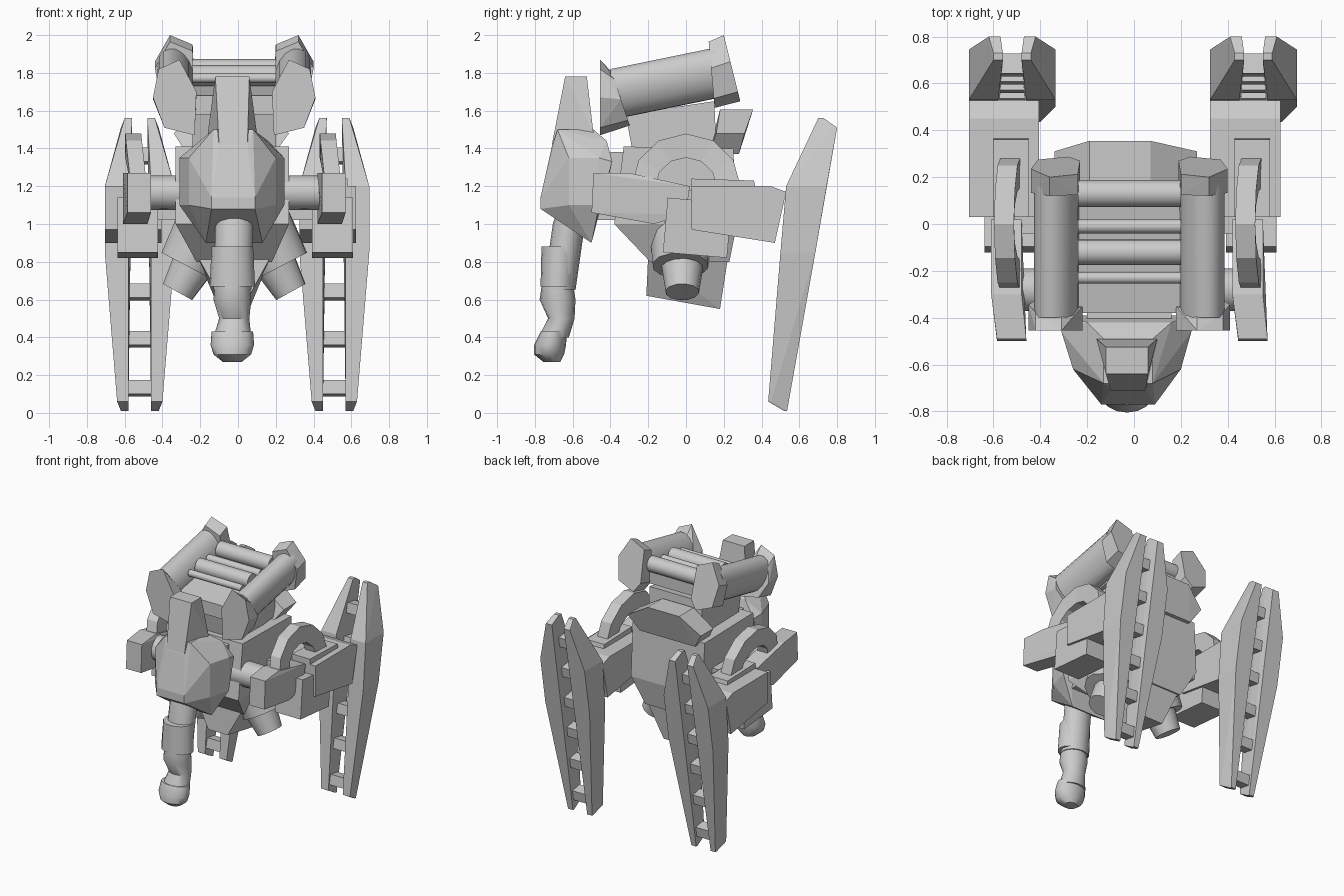
import bpy, bmesh, math
from math import sin, cos, pi
from mathutils import Vector, Euler

if "Cube" in bpy.data.objects:
    bpy.data.objects.remove(bpy.data.objects["Cube"])

grey = bpy.data.materials.new("plain_grey")
grey.use_nodes = True
grey.diffuse_color = (0.6, 0.6, 0.6, 1)
grey.node_tree.nodes["Principled BSDF"].inputs["Base Color"].default_value = (0.6, 0.6, 0.6, 1)

MID = -0.02  # mirror plane of the body


def finish(bm, name, smooth=False):
    bmesh.ops.recalc_face_normals(bm, faces=bm.faces)
    mesh = bpy.data.meshes.new(name)
    bm.to_mesh(mesh)
    bm.free()
    mesh.materials.append(grey)
    ob = bpy.data.objects.new(name, mesh)
    bpy.context.collection.objects.link(ob)
    if smooth:
        bpy.ops.object.select_all(action='DESELECT')
        ob.select_set(True)
        bpy.context.view_layer.objects.active = ob
        bpy.ops.object.shade_smooth_by_angle(angle=math.radians(40))


def hull(name, points):
    """Convex faceted solid around a few corner points."""
    bm = bmesh.new()
    bmesh.ops.convex_hull(bm, input=[bm.verts.new(p) for p in points])
    loose = [v for v in bm.verts if not v.link_faces]
    bmesh.ops.delete(bm, geom=loose, context='VERTS')
    bmesh.ops.dissolve_limit(bm, angle_limit=0.03, verts=bm.verts, edges=bm.edges)
    finish(bm, name)


def slab(name, x0, x1, profile):
    """Side profile of (y, z) points given thickness in x."""
    hull(name, [(x, y, z) for x in (x0, x1) for y, z in profile])


def box(name, centre, size, tilt=0):
    m = Euler((math.radians(tilt), 0, 0)).to_matrix()
    hull(name, [Vector(centre) + m @ Vector((a * size[0], b * size[1], c * size[2])) / 2
                for a in (-1, 1) for b in (-1, 1) for c in (-1, 1)])


def loft(name, rings, n=16, phase=0.0, smooth=True):
    """Skin over rings given as (centre, u axis, v axis)."""
    bm = bmesh.new()
    loops = []
    for c, u, v in rings:
        loops.append([bm.verts.new(Vector(c) + Vector(u) * cos(phase + 2 * pi * i / n)
                                   + Vector(v) * sin(phase + 2 * pi * i / n)) for i in range(n)])
    for a, b in zip(loops, loops[1:]):
        for i in range(n):
            j = (i + 1) % n
            bm.faces.new((a[i], a[j], b[j], b[i]))
    bm.faces.new(loops[0])
    bm.faces.new(loops[-1])
    finish(bm, name, smooth)


def rod(name, a, b, ra, rb, n=16):
    d = (Vector(b) - Vector(a)).normalized()
    u = d.orthogonal().normalized()
    v = d.cross(u)
    loft(name, [(a, u * ra, v * ra), (b, u * rb, v * rb)], n)


# Body with a separate tapered underside
hull("body", [(x, y, z) for x in (-0.33, 0.27) for y, z in
              ((-0.33, 1.41), (0.25, 1.4), (-0.38, 1.0), (0.27, 1.0))]
     + [(x, y, 0.8) for x in (-0.22, 0.18) for y in (-0.19, 0.23)])
hull("underside", [(x, y, 0.84) for x in (-0.22, 0.18) for y in (-0.2, 0.225)]
     + [(x, y, z) for x in (-0.1, 0.06) for y, z in ((-0.21, 0.62), (0.18, 0.55))])
hull("rear_hump", [(x, y, 1.37) for x in (-0.27, 0.19) for y in (0.12, 0.28)]
     + [(x, y, 1.48) for x in (-0.34, 0.27) for y in (0.16, 0.31)]
     + [(x, y, 1.605) for x in (-0.19, 0.07) for y in (0.18, 0.355)])

# Faceted head with a broad face, and its tall crest
hull("head", [(x, -0.77, z) for x in (-0.14, 0.09) for z in (1.08, 1.14)]
     + [(x, -0.71, 1.41) for x in (-0.1, 0.05)]
     + [(x, -0.62, z) for x in (-0.26, 0.2) for z in (1.1, 1.35)]
     + [(x, -0.46, z) for x in (-0.31, 0.245) for z in (1.1, 1.35)]
     + [(x, -0.39, 1.33) for x in (-0.29, 0.24)]
     + [(x, -0.42, 1.44) for x in (-0.2, 0.16)]
     + [(x, -0.5, 0.9) for x in (-0.17, 0.13)]
     + [(x, y, 1.5) for x in (-0.13, 0.08) for y in (-0.68, -0.49)])
hull("head_crest", [(x, y, 1.78) for x in (-0.12, 0.06) for y in (-0.64, -0.525)]
     + [(x, -0.49, 1.48) for x in (-0.16, 0.1)]
     + [(x, -0.71, 1.42) for x in (-0.1, 0.05)])
box("neck", (MID, -0.38, 1.2), (0.36, 0.24, 0.36))


# Jointed trunk: each section is (x, y, z, half width, half depth)
def trunk(name, sections):
    loft(name, [((x, y, z), (rx, 0, 0), (0, ry, 0)) for x, y, z, rx, ry in sections])


trunk("trunk_upper", [(-0.02, -0.58, 1.15, 0.1, 0.08), (-0.02, -0.62, 1.0, 0.1, 0.085),
                      (-0.03, -0.67, 0.65, 0.1, 0.085)])
trunk("trunk_collar", [(-0.03, -0.665, 0.88, 0.11, 0.1), (-0.03, -0.68, 0.67, 0.12, 0.09)])
trunk("trunk_lower", [(-0.03, -0.68, 0.7, 0.09, 0.08), (-0.03, -0.68, 0.6, 0.1, 0.095),
                      (-0.02, -0.66, 0.5, 0.08, 0.07), (-0.03, -0.7, 0.4, 0.1, 0.08)])
trunk("trunk_tip", [(-0.03, -0.7, 0.43, 0.11, 0.07), (-0.03, -0.72, 0.36, 0.115, 0.085),
                    (-0.03, -0.725, 0.31, 0.1, 0.08), (-0.03, -0.71, 0.27, 0.05, 0.045)])

# Tilted rack on the roof
slab("rack_pedestal", -0.24, 0.2, [(-0.32, 1.58), (-0.28, 1.37), (0.16, 1.42), (0.15, 1.65)])
slab("rack_floor", -0.25, 0.21, [(-0.38, 1.68), (-0.38, 1.58), (0.16, 1.68), (0.16, 1.78)])
for i, (y, r) in enumerate(((-0.23, 0.025), (-0.12, 0.055), (-0.01, 0.03), (0.13, 0.058))):
    z = 1.8 + 0.12 * y
    rod(f"rack_crossbar_{i + 1}", (-0.24, y, z), (0.2, y, z), r, r)


def side(s, x):
    return MID + s * x


# Rack rails and end caps, axles and underside nozzles
for s, label in ((-1, "right"), (1, "left")):
    loft(f"rack_rail_{label}", [((side(s, 0.31), y, z), (s * 0.09, 0, -0.02), (s * 0.035, 0, 0.135))
                                for y, z in ((-0.4, 1.685), (0.16, 1.8))])
    front = [(0.29, 1.87), (0.4, 1.82), (0.43, 1.67), (0.37, 1.51), (0.21, 1.47), (0.2, 1.7)]
    hull(f"rack_front_cap_{label}",
         [(side(s, x), -0.455, z) for x, z in front]
         + [(side(s, x), -0.39 + (1.87 - z) * 0.23, z + (1.64 - z) * 0.3) for x, z in front])
    rear = [(0.34, 2.0), (0.22, 1.95), (0.21, 1.72), (0.26, 1.65), (0.39, 1.7), (0.42, 1.86)]
    hull(f"rack_rear_cap_{label}",
         [(side(s, x), 0.2 + (2.0 - z) * 0.25, z) for x, z in rear]
         + [(side(s, x), 0.12 + (2.0 - z) * 0.09, z - 0.035) for x, z in rear])

    rod(f"shoulder_axle_{label}", (MID, -0.28, 1.165), (side(s, 0.52), -0.28, 1.165), 0.095, 0.09)
    box(f"hip_bridge_{label}", (side(s, 0.36), 0.06, 1.1), (0.26, 0.2, 0.16))
    rod(f"nozzle_base_{label}", (side(s, 0.14), -0.03, 1.0), (side(s, 0.255), -0.03, 0.78), 0.17, 0.15, 12)
    rod(f"nozzle_tip_{label}", (side(s, 0.2), -0.02, 0.82), (side(s, 0.3), -0.02, 0.64), 0.12, 0.09, 12)


# Rear legs: paired tall blades joined by rungs, carried by the arm assembly
BLADE = [  # z, front y, back y, inner x, outer x
    (1.56, 0.7, 0.73, 0.04, 0.08), (1.51, 0.78, 0.8, 0.05, 0.1), (1.2, 0.53, 0.745, 0.06, 0.185),
    (0.85, 0.5, 0.685, 0.06, 0.185), (0.06, 0.435, 0.45, 0.06, 0.12), (0.01, 0.52, 0.535, 0.06, 0.1)]
for cx, label in ((-0.52, "right"), (0.51, "left")):
    for s, part in ((-1, "a"), (1, "b")):
        hull(f"leg_blade_{label}_{part}", [(cx + s * x, y, z) for z, y0, y1, xi, xo in BLADE
                                           for y in (y0, y1) for x in (xi, xo)])
    for i, z in enumerate((0.13, 0.39, 0.64, 0.88, 1.12, 1.36)):
        box(f"leg_rung_{label}_{i + 1}", (cx, 0.475 + 0.15 * z, z), (0.15, 0.085, 0.075), -10)
    # Housing that carries the blades, with a raised cover plate
    slab(f"leg_mount_{label}", cx - 0.185, cx + 0.115,
         [(0.03, 1.2), (0.03, 0.97), (0.47, 0.9), (0.53, 1.17), (0.45, 1.2)])
    slab(f"mount_cover_{label}", cx - 0.08, cx + 0.07,
         [(0.03, 1.24), (0.03, 1.18), (0.37, 1.18), (0.36, 1.23)])

    # Forward arm and hip block
    hull(f"front_arm_{label}",
         [(cx + dx, y, z) for dx in (-0.065, 0.06) for y, z in ((-0.49, 1.27), (-0.5, 1.06))]
         + [(cx + dx - 0.025, y, z) for dx in (-0.065, 0.065)
            for y, z in ((-0.3, 1.27), (-0.17, 1.0), (0.02, 1.2), (0.0, 1.05))])
    box(f"hip_block_{label}", (cx - 0.01, 0.06, 0.98), (0.215, 0.34, 0.29), -5)

    # Square-section arch over each arm
    rings = []
    for k in range(7):
        a = pi * k / 6
        out = Vector((0, -cos(a), sin(a)))
        rings.append(((cx - 0.005 - 0.03 * sin(a), -0.225 * cos(a), 1.2 + 0.215 * sin(a)),
                      (0.06, 0, 0), out * 0.09))
    loft(f"arm_arch_{label}", rings, 4, pi / 4, False)
